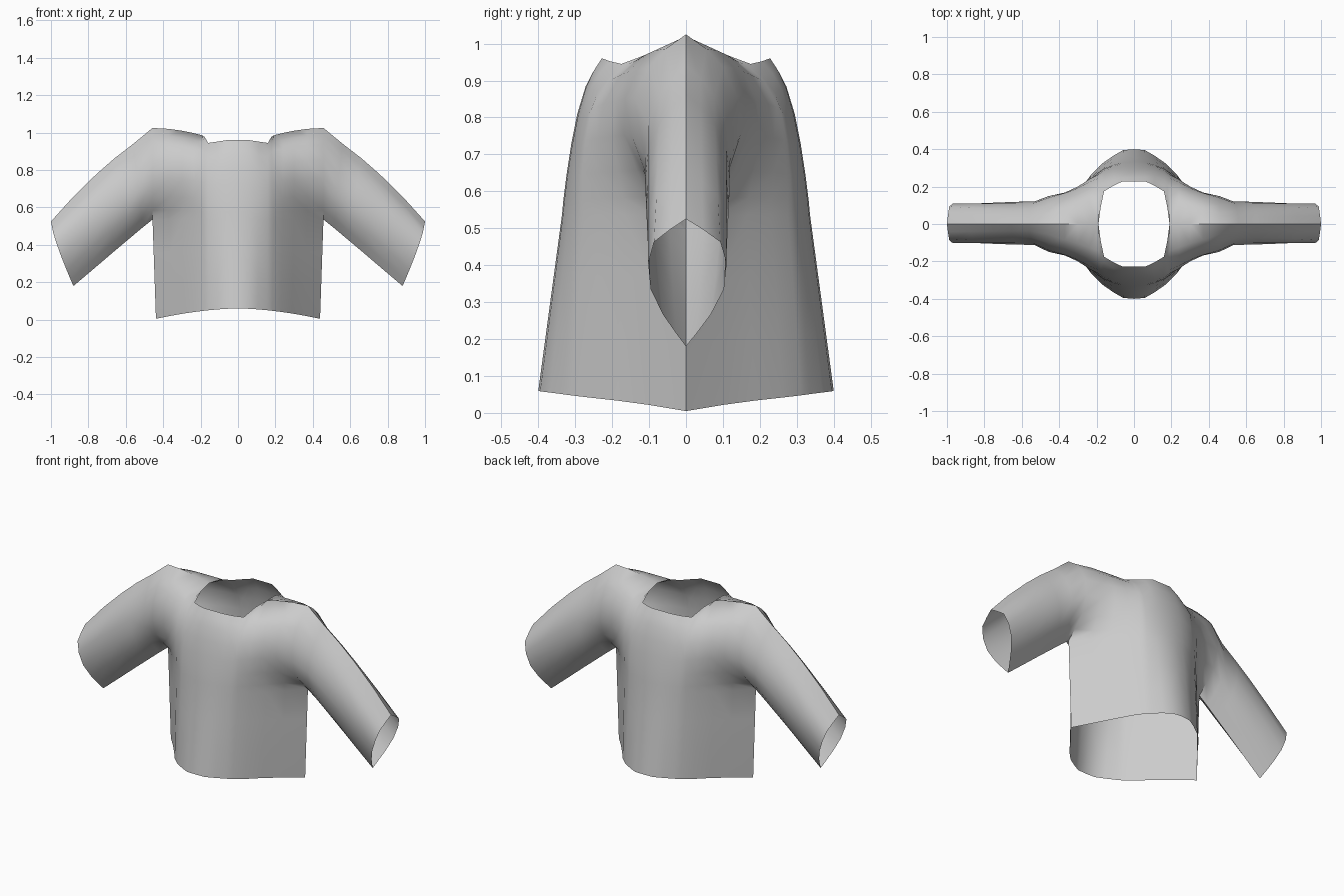
import bpy
from mathutils import Vector

cube = bpy.data.objects.get("Cube")
if cube:
    bpy.data.objects.remove(cube)

# Single cloth colour
cloth = bpy.data.materials.new("grey_cloth")
cloth.use_nodes = True
colour = (0.6, 0.6, 0.6, 1)
cloth.diffuse_color = colour
bsdf = cloth.node_tree.nodes["Principled BSDF"]
bsdf.inputs["Base Color"].default_value = colour
bsdf.inputs["Roughness"].default_value = 0.8

# Fractions from the shoulder line down to the armpit line
STEPS = (0, .08, .18, .35, .55, .75, .9, 1)
ARMPIT = .535

# Torso columns: x, top height, depth at each step, depth at the hem
TORSO = [
    (0, .96, (.228, .25, .272, .294, .311, .324, .332, .336), .4),
    (.06, .96, (.228, .25, .27, .291, .308, .321, .329, .333), .395),
    (.11, .952, (.205, .235, .259, .283, .298, .309, .315, .318), .368),
    (.16, .945, (.175, .205, .238, .268, .284, .293, .297, .298), .335),
    (.178, .977, (.09, .165, .212, .256, .273, .282, .285, .286), .322),
    (.19, .985, (0, .145, .198, .245, .265, .273, .276, .276), .312),
    (.24, .998, (0, .125, .178, .224, .239, .237, .232, .23), .262),
    (.30, 1.01, (0, .105, .155, .192, .2, .183, .17, .165), .185),
    (.37, 1.02, (0, .085, .13, .165, .168, .133, .102, .09), .1),
    (.457, 1.025, (0, .055, .1, .14, .149, .117, .053, 0), 0),
]

# Sleeve sections: top x, z, then bottom x, z
SLEEVE = [
    (.56, .94, .51, .493),
    (.66, .863, .58, .434),
    (.755, .78, .66, .367),
    (.88, .658, .77, .273),
    (1.0, .525, .88, .18),
]
SLEEVE_UPPER = (0, .04, .077, .11, .12, .099, .047, 0)
SLEEVE_CUFF = (0, .045, .093, .11, .103, .067, .028, 0)


def section(top, bottom, depths, bow=0):
    """Points from the top edge to the bottom edge, bulged to the front."""
    points = []
    for t, depth in zip(STEPS, depths):
        p = Vector(top).lerp(Vector(bottom), t)
        points.append((p.x + bow * depth, -depth, p.y))
    return points


def hem_strip(x, depth, hem_depth, rows=3):
    """Points from the armpit line to the curved hem."""
    start = Vector((x, -depth, ARMPIT))
    end = Vector((x * .96, -hem_depth, .06 - .055 * (x / .457) ** 1.7))
    return [tuple(start.lerp(end, i / rows)) for i in range(1, rows + 1)]


# Front left quarter: torso columns first, then the sleeve sections
columns = []
for x, top, depths, hem in TORSO:
    upper = section((x, top), (x, ARMPIT), depths)
    columns.append(upper + hem_strip(x, depths[-1], hem))
for i, (tx, tz, bx, bz) in enumerate(SLEEVE):
    k = (i / (len(SLEEVE) - 1)) ** 2
    depths = [a + (b - a) * k for a, b in zip(SLEEVE_UPPER, SLEEVE_CUFF)]
    columns.append(section((tx, tz), (bx, bz), depths, bow=.1 * k))

verts, faces, starts = [], [], []
for col in columns:
    starts.append(len(verts))
    verts.extend(col)
for c in range(len(columns) - 1):
    a, b = starts[c], starts[c + 1]
    for r in range(min(len(columns[c]), len(columns[c + 1])) - 1):
        faces.append((a + r, a + r + 1, b + r + 1, b + r))

mesh = bpy.data.meshes.new("sweater")
mesh.from_pydata(verts, [], faces)
mesh.materials.append(cloth)
sweater = bpy.data.objects.new("sweater", mesh)
bpy.context.collection.objects.link(sweater)

# Mirror to the other sleeve and to the back panel
mirror = sweater.modifiers.new("mirror", 'MIRROR')
mirror.use_axis = (True, True, False)
mirror.merge_threshold = .001

bpy.context.view_layer.objects.active = sweater
sweater.select_set(True)
bpy.ops.object.modifier_apply(modifier=mirror.name)

# The sleeves are a little flatter in front than behind
for v in sweater.data.vertices:
    if abs(v.co.x) > .5 and v.co.y < 0:
        v.co.y *= .93

bpy.ops.object.shade_smooth_by_angle(angle=.7)
